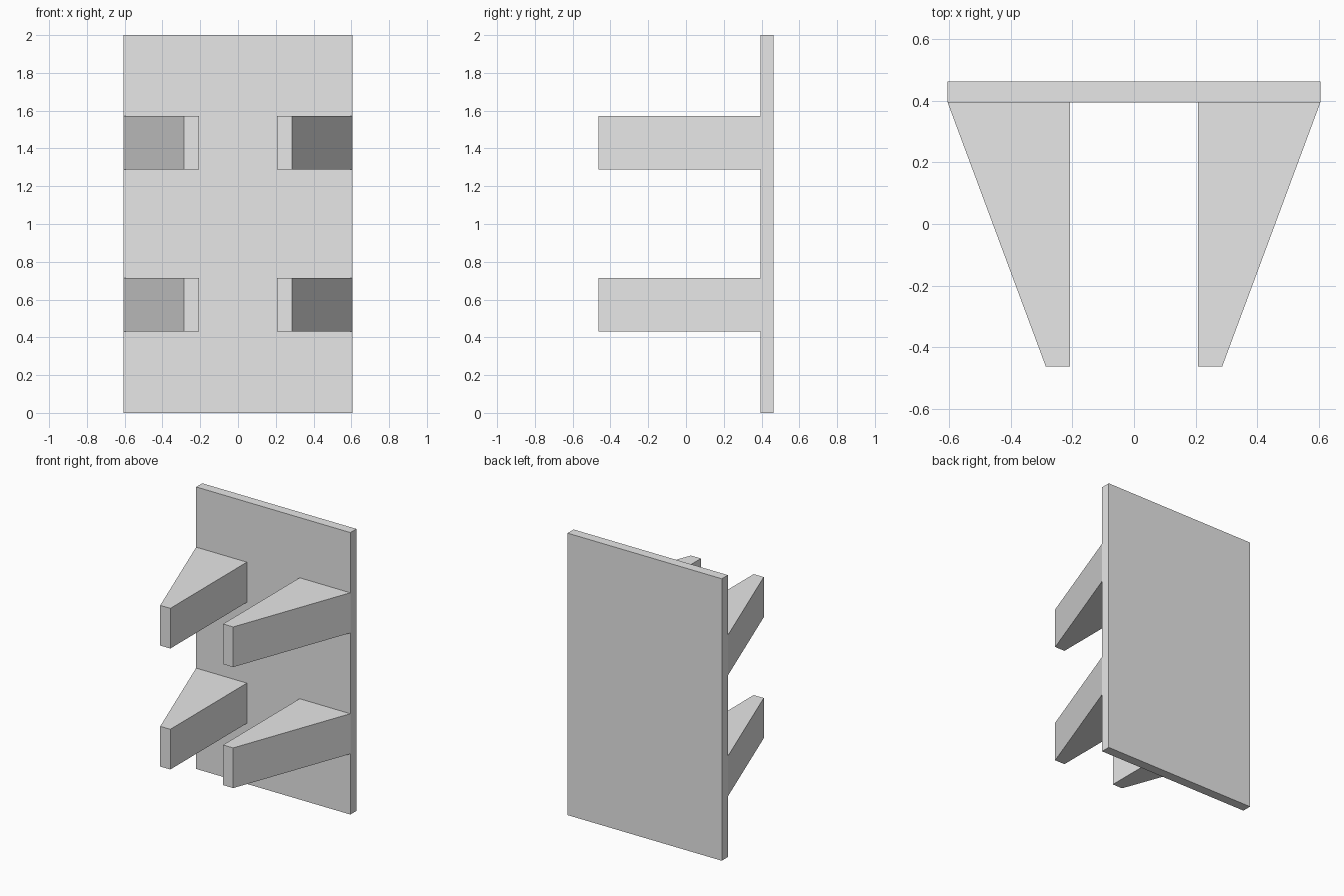
import bpy
import bmesh

cube = bpy.data.objects.get("Cube")
if cube:
    bpy.data.objects.remove(cube, do_unlink=True)

# Single plain grey finish
grey = bpy.data.materials.new("light_grey")
grey.use_nodes = True
colour = (0.8, 0.8, 0.8, 1)
grey.diffuse_color = colour
grey.node_tree.nodes["Principled BSDF"].inputs["Base Color"].default_value = colour


def extrude_outline(name, outline, bottom, height):
    """Raise a flat xy outline into a solid prism."""
    bm = bmesh.new()
    base = bm.faces.new([bm.verts.new((x, y, bottom)) for x, y in outline])
    result = bmesh.ops.extrude_face_region(bm, geom=[base])
    top = [v for v in result["geom"] if isinstance(v, bmesh.types.BMVert)]
    bmesh.ops.translate(bm, verts=top, vec=(0, 0, height))
    bmesh.ops.recalc_face_normals(bm, faces=bm.faces)
    mesh = bpy.data.meshes.new(name)
    bm.to_mesh(mesh)
    bm.free()
    mesh.materials.append(grey)
    obj = bpy.data.objects.new(name, mesh)
    bpy.context.collection.objects.link(obj)
    return obj


HALF_WIDTH = 0.605
BACK, PLATE_FRONT, ARM_TIP = 0.463, 0.395, -0.463
ARM_INNER, ARM_TIP_OUTER = 0.207, 0.286

# Upright back plate
extrude_outline("back_plate", [(-HALF_WIDTH, PLATE_FRONT), (HALF_WIDTH, PLATE_FRONT),
                               (HALF_WIDTH, BACK), (-HALF_WIDTH, BACK)], 0, 2)

# Two pairs of tapering arms, mirrored left and right
arm = [(ARM_INNER, ARM_TIP), (ARM_TIP_OUTER, ARM_TIP),
       (HALF_WIDTH, PLATE_FRONT), (ARM_INNER, PLATE_FRONT)]
for level, bottom in (("lower", 0.43), ("upper", 1.288)):
    for side, sign in (("left", 1), ("right", -1)):
        extrude_outline(f"{level}_{side}_arm", [(sign * x, y) for x, y in arm], bottom, 0.285)
